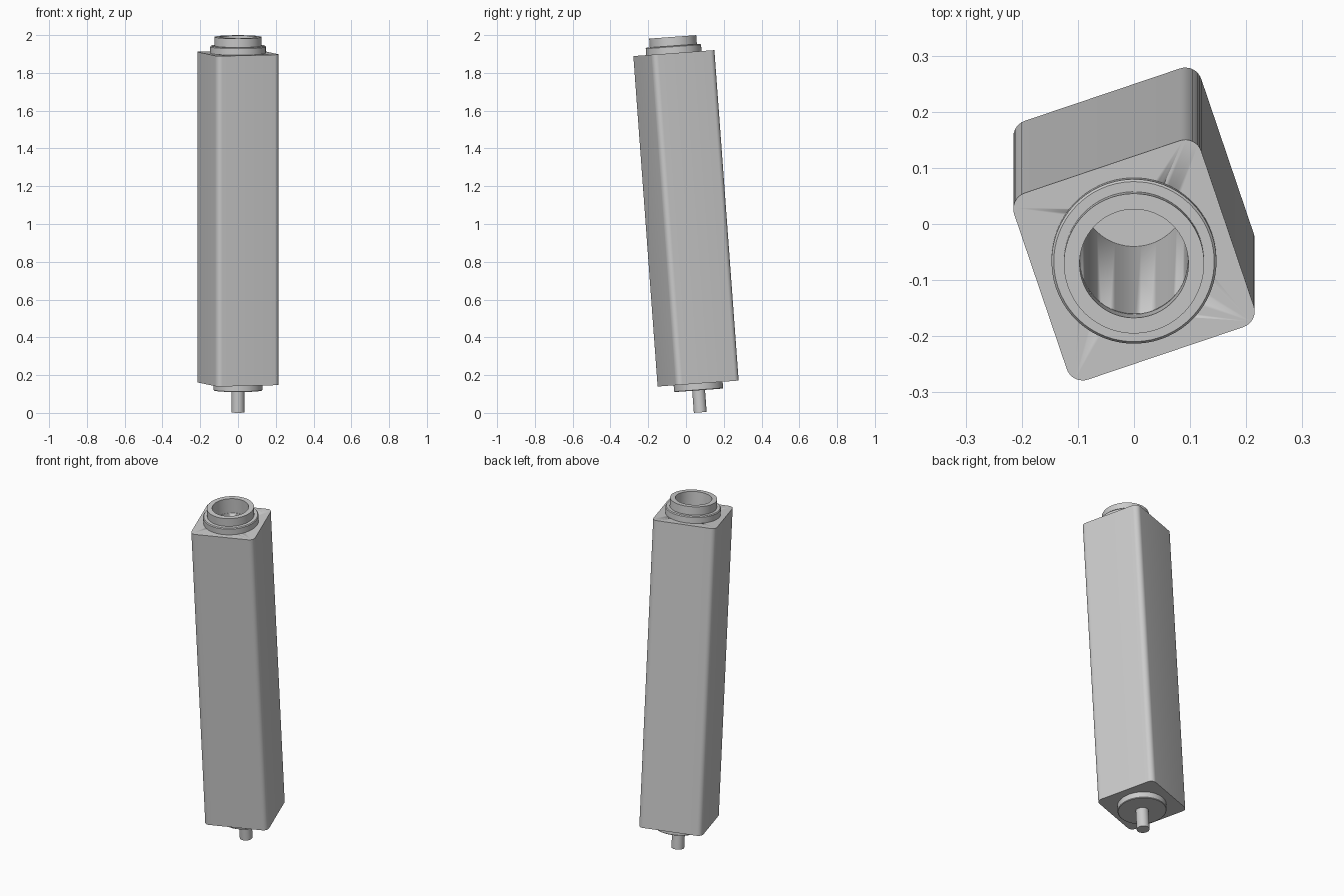
import bpy, bmesh, math
from mathutils import Matrix

if "Cube" in bpy.data.objects:
    bpy.data.objects.remove(bpy.data.objects["Cube"])

# Whole assembly leans slightly forward about the x axis
TILT = (Matrix.Translation((0, 0, 1.03))
        @ Matrix.Rotation(math.radians(4.2), 4, 'X')
        @ Matrix.Rotation(math.radians(18.7), 4, 'Z'))
SEG = 64


def make_object(name, bm, smooth=True):
    bmesh.ops.recalc_face_normals(bm, faces=bm.faces)
    mesh = bpy.data.meshes.new(name)
    bm.to_mesh(mesh)
    bm.free()
    obj = bpy.data.objects.new(name, mesh)
    bpy.context.collection.objects.link(obj)
    obj.matrix_world = TILT
    if smooth:
        bpy.ops.object.select_all(action='DESELECT')
        obj.select_set(True)
        bpy.context.view_layer.objects.active = obj
        bpy.ops.object.shade_smooth_by_angle(angle=math.radians(30))
    return obj


def lathe(name, profile, closed=False):
    """Spin (radius, height) points about the long axis."""
    bm = bmesh.new()
    rings = []
    for r, z in profile:
        if r == 0:
            rings.append([bm.verts.new((0, 0, z))] * SEG)
        else:
            rings.append([bm.verts.new((r * math.cos(a), r * math.sin(a), z))
                          for a in (2 * math.pi * i / SEG for i in range(SEG))])
    pairs = list(zip(rings, rings[1:]))
    if closed:
        pairs.append((rings[-1], rings[0]))
    for lo, hi in pairs:
        for i in range(SEG):
            j = (i + 1) % SEG
            bm.faces.new(list(dict.fromkeys((lo[i], lo[j], hi[j], hi[i]))))
    return make_object(name, bm)


# Square housing with rounded long edges
H, L = 0.176, 0.877
bm = bmesh.new()
bmesh.ops.create_cube(bm, size=1)
bmesh.ops.scale(bm, vec=(2 * H, 2 * H, 2 * L), verts=bm.verts)
long_edges = [e for e in bm.edges
              if abs(e.verts[0].co.z - e.verts[1].co.z) > 1]
bmesh.ops.bevel(bm, geom=long_edges, offset=0.03, segments=8,
                profile=0.5, affect='EDGES')
housing = make_object("housing", bm)

# Deep bore cut into the housing
cutter = lathe("bore_cutter", [(0, -0.76), (0.096, -0.76),
                               (0.096, 1.0), (0, 1.0)])
cutter.hide_render = True
cutter.hide_viewport = True
cut = housing.modifiers.new("bore", 'BOOLEAN')
cut.operation = 'DIFFERENCE'
cut.object = cutter
cut.solver = 'EXACT'

# Stepped collar around the mouth of the bore
lathe("top_collar", [(0.097, L), (0.147, L), (0.147, 0.911), (0.143, 0.916),
                     (0.125, 0.916), (0.125, 0.963), (0.097, 0.963)],
      closed=True)

# Bottom disc and drive shaft
lathe("bottom_disc", [(0, -L), (0.13, -L), (0.13, -0.910),
                      (0.127, -0.913), (0, -0.913)])
lathe("shaft", [(0, -0.913), (0.034, -0.913), (0.034, -1.03), (0, -1.03)])
